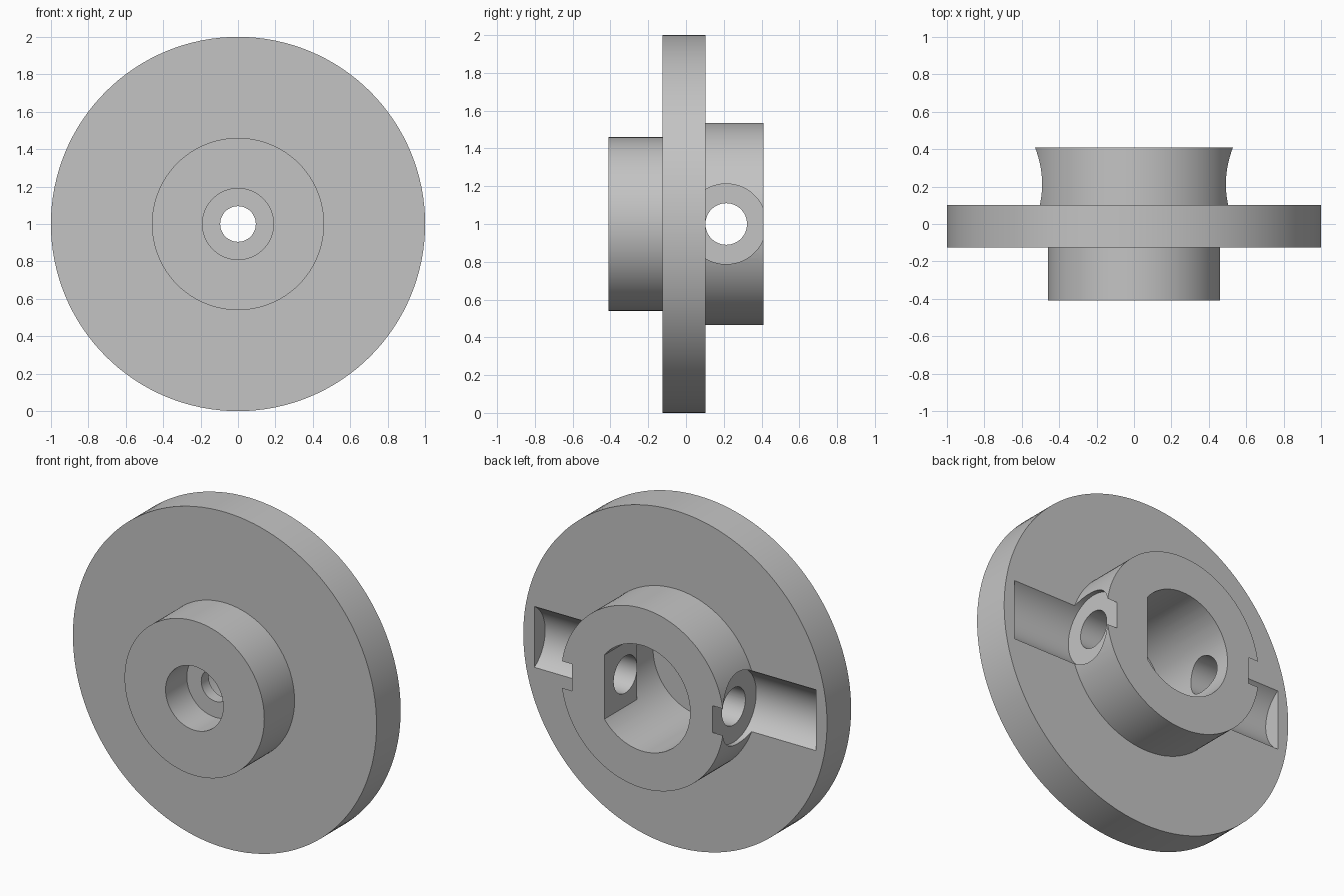
import bpy, bmesh, math
from mathutils import Matrix, Vector

cube = bpy.data.objects.get("Cube")
if cube:
    bpy.data.objects.remove(cube, do_unlink=True)

SEGMENTS = 128
AXIS_Z = 1.0                     # height of the wheel axis
FRONT, BACK = -0.41, 0.41        # end faces of the hubs
DISC_FRONT, DISC_BACK = -0.125, 0.102
BORE, FLAT = 0.315, 0.25         # shaft bore radius and its flat
HOLE_Y = 0.213                   # centre of the radial screw holes

grey = bpy.data.materials.new("plain_grey")
colour = (0.55, 0.55, 0.55, 1)
grey.use_nodes = True
grey.diffuse_color = colour
grey.node_tree.nodes["Principled BSDF"].inputs["Base Color"].default_value = colour


def make_object(name, bm):
    bmesh.ops.recalc_face_normals(bm, faces=bm.faces)
    mesh = bpy.data.meshes.new(name)
    bm.to_mesh(mesh)
    bm.free()
    mesh.materials.append(grey)
    obj = bpy.data.objects.new(name, mesh)
    bpy.context.collection.objects.link(obj)
    return obj


def lathe(name, profile):
    """Turn a closed (radius, y) profile around the wheel axis."""
    bm = bmesh.new()
    verts = [bm.verts.new((r, y, AXIS_Z)) for r, y in profile]
    edges = [bm.edges.new((a, b)) for a, b in zip(verts, verts[1:] + verts[:1])]
    bmesh.ops.spin(bm, geom=verts + edges, cent=(0, 0, AXIS_Z), axis=(0, 1, 0),
                   angle=math.tau, steps=SEGMENTS)
    bmesh.ops.remove_doubles(bm, verts=bm.verts, dist=1e-4)
    return make_object(name, bm)


def rod(name, radius, x_start, x_end):
    """Cylinder along x at the height of the screw holes."""
    bm = bmesh.new()
    place = Matrix.Translation(((x_start + x_end) / 2, HOLE_Y, AXIS_Z))
    bmesh.ops.create_cone(bm, cap_ends=True, segments=96, radius1=radius,
                          radius2=radius, depth=abs(x_end - x_start),
                          matrix=place @ Matrix.Rotation(math.pi / 2, 4, 'Y'))
    return make_object(name, bm)


def d_prism(name, radius, y_start, y_end):
    """D-shaped prism along y with its flat on the left side."""
    bm = bmesh.new()
    start = math.acos(FLAT / radius)
    sweep = math.tau - 2 * start
    ring = []
    for i in range(SEGMENTS + 1):
        a = start + sweep * i / SEGMENTS
        ring.append(bm.verts.new((radius * math.cos(a), y_start,
                                  AXIS_Z + radius * math.sin(a))))
    face = bm.faces.new(ring)
    extruded = bmesh.ops.extrude_face_region(bm, geom=[face])["geom"]
    bmesh.ops.translate(bm, vec=Vector((0, y_end - y_start, 0)),
                        verts=[v for v in extruded if isinstance(v, bmesh.types.BMVert)])
    if face not in bm.faces[:]:
        bm.faces.new(ring)
    return make_object(name, bm)


# Disc with both hubs, front counterbore, axle hole and deep bore
wheel = lathe("wheel_hub", [
    (0.095, -0.21), (0.19, -0.21), (0.19, FRONT), (0.46, FRONT),
    (0.46, DISC_FRONT), (1.0, DISC_FRONT), (1.0, DISC_BACK),
    (0.535, DISC_BACK), (0.535, BACK), (0.2, BACK), (0.2, DISC_BACK),
    (BORE, DISC_BACK), (BORE, -0.14), (0.095, -0.14)])

# D-shaped shaft opening, cross hole and a screw recess on each side
cutters = [d_prism("shaft_cutter", BORE - 0.0005, 0.03, 0.5),
           rod("cross_hole_cutter", 0.11, -0.7, 0.7)]
for side, sign in (("left", 1), ("right", -1)):
    cutters.append(rod(side + "_recess_cutter", 0.2125, sign * 0.463, sign * 0.927))

bpy.ops.object.select_all(action='DESELECT')
wheel.select_set(True)
bpy.context.view_layer.objects.active = wheel
for cutter in cutters:
    cutter.hide_render = True
    mod = wheel.modifiers.new(cutter.name, 'BOOLEAN')
    mod.operation = 'DIFFERENCE'
    mod.solver = 'EXACT'
    mod.object = cutter
    bpy.ops.object.modifier_apply(modifier=mod.name)
    bpy.data.objects.remove(cutter, do_unlink=True)

bpy.ops.object.shade_smooth_by_angle(angle=math.radians(30))
